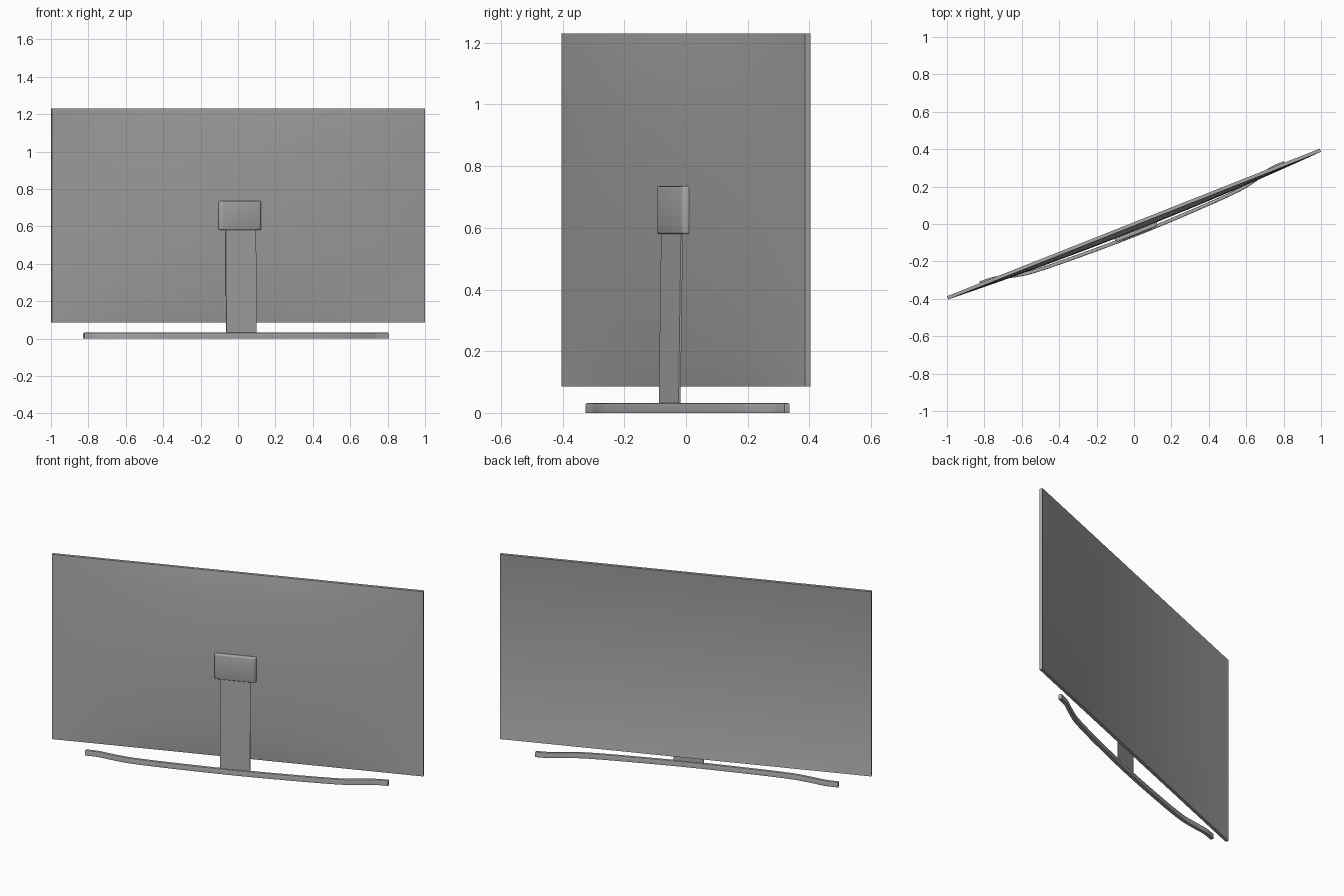
import bpy, bmesh, math
from mathutils import Matrix, Vector

if "Cube" in bpy.data.objects:
    bpy.data.objects.remove(bpy.data.objects["Cube"])

TURN = Matrix.Rotation(math.radians(21.6), 4, 'Z')   # whole set is turned on its vertical axis
HALF, LOW, HIGH, T = 1.072, 0.085, 1.23, 0.009

grey = bpy.data.materials.new("mid_grey")
grey.use_nodes = True
grey.diffuse_color = (0.4, 0.4, 0.4, 1)
grey.node_tree.nodes["Principled BSDF"].inputs["Base Color"].default_value = grey.diffuse_color


def finish(name, bm):
    bmesh.ops.recalc_face_normals(bm, faces=bm.faces)
    bm.transform(TURN)
    mesh = bpy.data.meshes.new(name)
    bm.to_mesh(mesh)
    bm.free()
    mesh.materials.append(grey)
    obj = bpy.data.objects.new(name, mesh)
    bpy.context.collection.objects.link(obj)
    bpy.ops.object.select_all(action='DESELECT')
    obj.select_set(True)
    bpy.context.view_layer.objects.active = obj
    bpy.ops.object.shade_smooth_by_angle(angle=math.radians(35))
    return obj


def box(lo, hi):
    bm = bmesh.new()
    bmesh.ops.create_cube(bm, size=1)
    lo, hi = Vector(lo), Vector(hi)
    for v in bm.verts:
        v.co = Vector([lo[i] + (v.co[i] + 0.5) * (hi[i] - lo[i]) for i in range(3)])
    return bm


# Thin panel frame with the screen recessed inside a narrow bezel
bm = box((-HALF, -T, LOW), (HALF, T, HIGH))
bm.normal_update()
screen = [f for f in bm.faces if f.normal.y > 0.9]
bmesh.ops.inset_region(bm, faces=screen, thickness=0.016)
bmesh.ops.translate(bm, verts=screen[0].verts, vec=(0, -0.004, 0))
finish("panel_frame", bm)

# Gently domed cover on the stand side
bm = bmesh.new()
bmesh.ops.create_grid(bm, x_segments=40, y_segments=24, size=1)
for v in bm.verts:
    a, b = v.co.x, v.co.y
    bulge = 0.027 * (1 - a * a) * (1 - b * b) ** 0.8
    v.co = (a * HALF, -T - bulge, LOW + (b + 1) / 2 * (HIGH - LOW))
cover = finish("domed_cover", bm)
# Turn the open sheet so that it faces outwards
if cover.data.polygons[0].normal.y > 0:
    cover.data.flip_normals()

# Rounded mounting block
bm = box((-0.1265, -0.057, 0.58), (0.1165, -0.015, 0.735))
upright = [e for e in bm.edges if abs(e.verts[0].co.z - e.verts[1].co.z) > 0.1
           and e.verts[0].co.y < -0.05]
bmesh.ops.bevel(bm, geom=upright, offset=0.018, segments=5, profile=0.5, affect='EDGES')
rims = [e for e in bm.edges if abs(e.verts[0].co.z - e.verts[1].co.z) < 0.001
        and (e.verts[0].co.y + e.verts[1].co.y) / 2 < -0.02]
rims = [e for e in rims if e.calc_face_angle(0) > 1]
bmesh.ops.bevel(bm, geom=rims, offset=0.007, segments=3, profile=0.5, affect='EDGES')
finish("mounting_block", bm)

# Flat neck leaning slightly towards the panel
bm = box((-0.09, -0.0595, 0.02), (0.084, -0.0525, 0.62))
for v in bm.verts:
    if v.co.z > 0.3:
        v.co.y += 0.009
finish("neck", bm)

# Slim bowed foot with ends that hook back under the panel
side = [(0.3, -0.051), (0.6, -0.037), (0.72, -0.014), (0.8, 0.005), (0.875, 0.009)]
knots = [(-x, y) for x, y in reversed(side)] + [(0, -0.056)] + side
knots = [Vector(k) for k in knots]
path = []
for i in range(len(knots) - 1):
    p1, p2 = knots[i], knots[i + 1]
    p0, p3 = knots[max(i - 1, 0)], knots[min(i + 2, len(knots) - 1)]
    m1 = (p2 - p0) * (p2 - p1).length / max((p2 - p0).length, 1e-6)
    m2 = (p3 - p1) * (p2 - p1).length / max((p3 - p1).length, 1e-6)
    for s in range(6):
        t = s / 6
        path.append(p1 * (2 * t**3 - 3 * t**2 + 1) + m1 * (t**3 - 2 * t**2 + t)
                    + p2 * (3 * t**2 - 2 * t**3) + m2 * (t**3 - t**2))
path.append(knots[-1])

bm = bmesh.new()
rings = []
for i, p in enumerate(path):
    d = (path[min(i + 1, len(path) - 1)] - path[max(i - 1, 0)]).normalized()
    n = Vector((-d.y, d.x)) * 0.0095
    rings.append([bm.verts.new((p.x + k * n.x - 0.008, p.y + k * n.y, z))
                  for k, z in ((-1, 0), (1, 0), (1, 0.032), (-1, 0.032))])
for a, b in zip(rings, rings[1:]):
    for k in range(4):
        bm.faces.new((a[k], a[(k + 1) % 4], b[(k + 1) % 4], b[k]))
bm.faces.new(rings[0])
bm.faces.new(rings[-1])
bmesh.ops.recalc_face_normals(bm, faces=bm.faces)
top = [e for e in bm.edges if all(v.co.z > 0.03 for v in e.verts) and e.calc_face_angle(0) > 1]
bmesh.ops.bevel(bm, geom=top, offset=0.005, segments=2, profile=0.5, affect='EDGES')
finish("curved_foot", bm)
